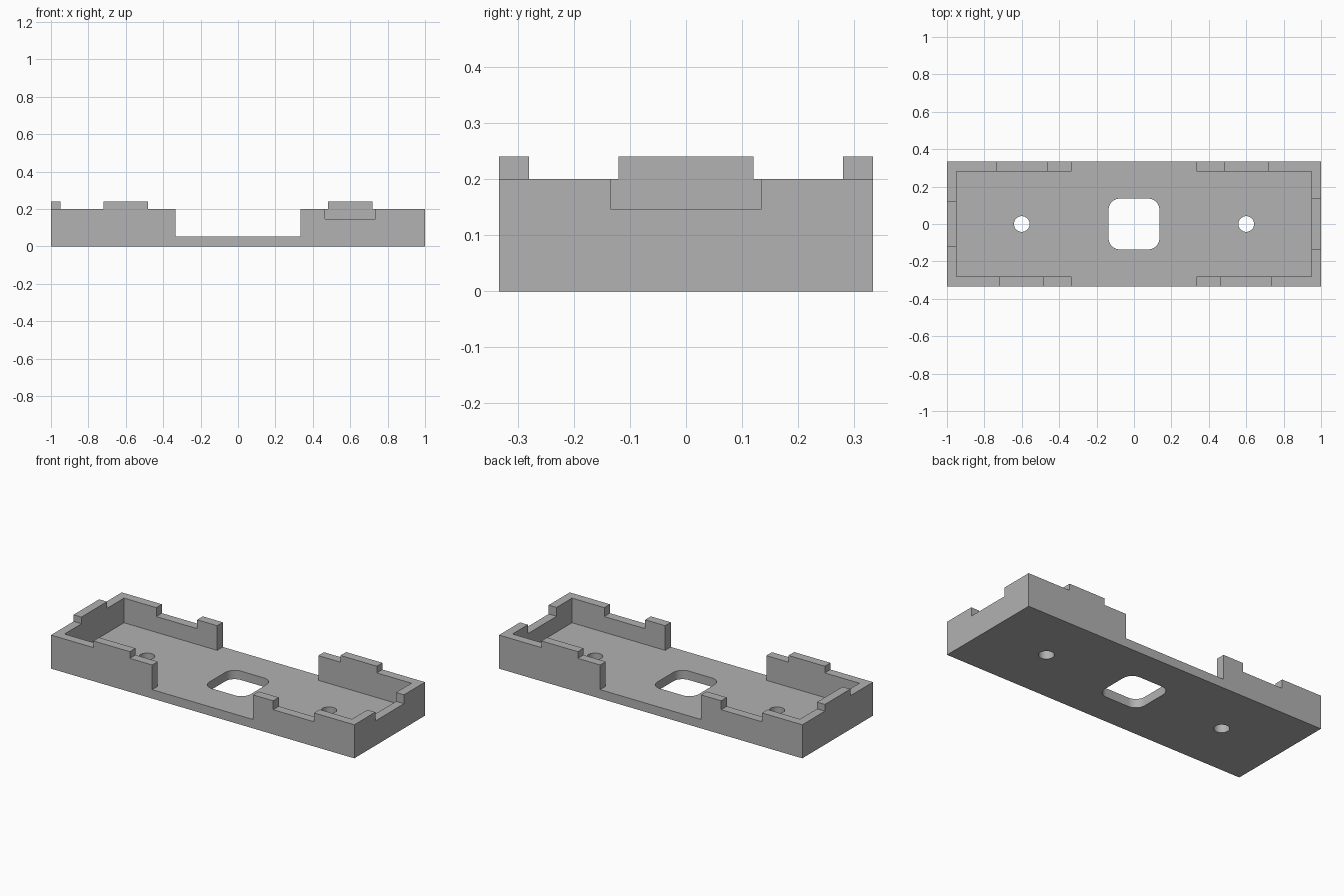
import bpy, bmesh

cube = bpy.data.objects.get("Cube")
if cube:
    bpy.data.objects.remove(cube, do_unlink=True)

# Main dimensions
HALF_X, HALF_Y = 1.0, 0.333
INNER_X, INNER_Y = 0.948, 0.28
FLOOR, RIM, TAB_TOP, NOTCH = 0.053, 0.2, 0.24, 0.147
TAB_IN, TAB_OUT = 0.48, 0.72
END_TAB = 0.12
FAR = 1.2

grey = bpy.data.materials.new("plain grey")
grey.use_nodes = True
grey.diffuse_color = (0.445, 0.445, 0.445, 1)
grey.node_tree.nodes["Principled BSDF"].inputs["Base Color"].default_value = grey.diffuse_color


def to_object(bm, name):
    bmesh.ops.recalc_face_normals(bm, faces=bm.faces)
    mesh = bpy.data.meshes.new(name)
    bm.to_mesh(mesh)
    bm.free()
    mesh.materials.append(grey)
    obj = bpy.data.objects.new(name, mesh)
    bpy.context.collection.objects.link(obj)
    return obj


def box(name, x, y, z, radius=0):
    """Box from (low, high) pairs, with optional rounded upright edges."""
    bm = bmesh.new()
    bmesh.ops.create_cube(bm, size=1)
    for v in bm.verts:
        v.co = [span[0] if c < 0 else span[1] for c, span in zip(v.co, (x, y, z))]
    if radius:
        upright = [e for e in bm.edges
                   if abs(e.verts[0].co.z - e.verts[1].co.z) > 0.01]
        bmesh.ops.bevel(bm, geom=upright, offset=radius, segments=8,
                        profile=0.5, affect='EDGES')
    return to_object(bm, name)


def peg(name, x, radius):
    bm = bmesh.new()
    bmesh.ops.create_cone(bm, cap_ends=True, segments=32, radius1=radius,
                          radius2=radius, depth=1)
    bmesh.ops.translate(bm, verts=bm.verts, vec=(x, 0, 0))
    return to_object(bm, name)


tray = box("tray", (-HALF_X, HALF_X), (-HALF_Y, HALF_Y), (0, TAB_TOP))
above = (RIM, 1)
notch = (NOTCH, 1)

cutters = [
    # Inner pocket and the wide gap through both long walls
    box("pocket", (-INNER_X, INNER_X), (-INNER_Y, INNER_Y), (FLOOR, 1)),
    box("side_gap", (-HALF_X / 3, HALF_X / 3), (-FAR, FAR), (FLOOR, 1)),
    # Rim lowered everywhere except the three raised tabs
    box("rim_front_corner", (-FAR, -TAB_OUT), (-FAR, -END_TAB), above),
    box("rim_back", (-FAR, TAB_IN), (END_TAB, FAR), above),
    box("rim_front", (-TAB_IN, FAR), (-FAR, END_TAB), above),
    box("rim_back_corner", (TAB_OUT, FAR), (0, FAR), above),
    # Notches facing the tabs
    box("front_notch", (0.465, 0.735), (-FAR, -0.2), notch),
    box("back_notch", (-0.735, -0.465), (0.2, FAR), notch),
    box("end_notch", (0.85, FAR), (-0.135, 0.135), notch),
    # Floor openings
    box("centre_opening", (-0.136, 0.136), (-0.136, 0.136), (-1, 1), 0.06),
    peg("left_screw_hole", 0.6, 0.042),
    peg("right_screw_hole", -0.6, 0.042),
]

bpy.ops.object.select_all(action='DESELECT')
bpy.context.view_layer.objects.active = tray
tray.select_set(True)
for cutter in cutters:
    cutter.hide_render = True
    mod = tray.modifiers.new(cutter.name, 'BOOLEAN')
    mod.operation = 'DIFFERENCE'
    mod.solver = 'EXACT'
    mod.object = cutter
    bpy.ops.object.modifier_apply(modifier=mod.name)
    bpy.data.objects.remove(cutter, do_unlink=True)

bpy.ops.object.shade_smooth_by_angle()
